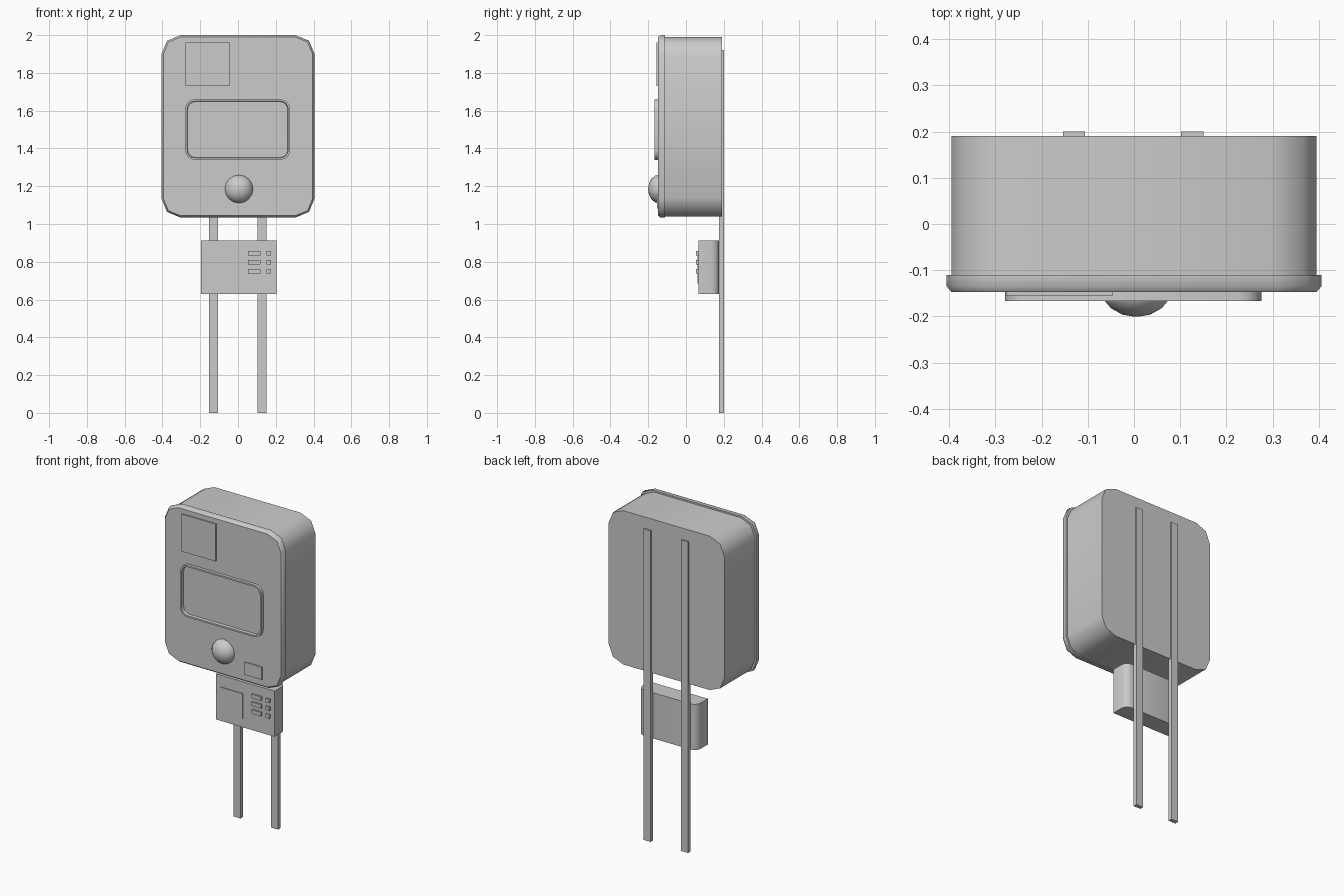
import bpy, bmesh
from math import sin, cos, pi, radians

if "Cube" in bpy.data.objects:
    bpy.data.objects.remove(bpy.data.objects["Cube"])


def finish(name, bm, angle=35):
    bmesh.ops.recalc_face_normals(bm, faces=bm.faces)
    me = bpy.data.meshes.new(name)
    bm.to_mesh(me)
    bm.free()
    ob = bpy.data.objects.new(name, me)
    bpy.context.collection.objects.link(ob)
    bpy.ops.object.select_all(action='DESELECT')
    ob.select_set(True)
    bpy.context.view_layer.objects.active = ob
    bpy.ops.object.shade_smooth_by_angle(angle=radians(angle))
    return ob


def outline(cx, cz, w, h, r, seg):
    """Rounded rectangle in the xz plane."""
    pts = []
    for k, (sx, sz) in enumerate([(1, 1), (-1, 1), (-1, -1), (1, -1)]):
        for i in range(seg + 1):
            a = pi / 2 * (k + i / seg)
            pts.append((cx + sx * (w / 2 - r) + r * cos(a),
                        cz + sz * (h / 2 - r) + r * sin(a)))
    return pts


def loft(name, cx, cz, rings, seg=2, angle=35):
    """Skin rounded rectangles (w, h, r, y) one after another, capping both ends."""
    bm = bmesh.new()
    loops = [[bm.verts.new((x, y, z)) for x, z in outline(cx, cz, w, h, r, seg)]
             for w, h, r, y in rings]
    for a, b in zip(loops, loops[1:]):
        for i in range(len(a)):
            j = (i + 1) % len(a)
            bm.faces.new((a[i], a[j], b[j], b[i]))
    bm.faces.new(loops[0])
    bm.faces.new(loops[-1])
    bmesh.ops.remove_doubles(bm, verts=bm.verts, dist=1e-5)
    return finish(name, bm, angle)


def block(name, x, y, z, back_round=0):
    """Box from (min, max) ranges; optionally round its rear upright edges."""
    bm = bmesh.new()
    bmesh.ops.create_cube(bm, size=1)
    for v in bm.verts:
        v.co = [r[0] + (c + 0.5) * (r[1] - r[0]) for c, r in zip(v.co, (x, y, z))]
    if back_round:
        edges = [e for e in bm.edges if all(v.co.y > y[1] - 1e-4 for v in e.verts)
                 and abs(e.verts[0].co.z - e.verts[1].co.z) > 0.01]
        bmesh.ops.bevel(bm, geom=edges, offset=back_round, segments=3,
                        profile=0.5, affect='EDGES')
    return finish(name, bm)


# Main housing
loft("housing", 0, 1.515, [(0.79, 0.95, 0.10, 0.19), (0.79, 0.95, 0.10, -0.112)], angle=50)

# Front panel with softened rim
loft("front_panel", 0, 1.517, [
    (0.81, 0.965, 0.10, -0.11), (0.81, 0.965, 0.10, -0.135),
    (0.79, 0.945, 0.09, -0.147)], angle=50)

# Raised screen frame with the glass set back inside it
loft("screen_frame", -0.002, 1.5, [
    (0.555, 0.32, 0.05, -0.14), (0.555, 0.32, 0.05, -0.166),
    (0.535, 0.30, 0.042, -0.166), (0.53, 0.295, 0.04, -0.1485)], seg=4)

# Domed knob
loft("knob", 0.005, 1.185, [
    (2 * r, 2 * r, r, y) for r, y in
    [(0.075, -0.145), (0.071, -0.163), (0.055, -0.182),
     (0.03, -0.196), (0.006, -0.2)]], seg=4, angle=50)

# Plates on the front panel
block("upper_plate", (-0.277, -0.045), (-0.155, -0.14), (1.73, 1.96))
block("small_plate", (0.15, 0.27), (-0.154, -0.14), (1.083, 1.16))

# Lower control box, its plate and two columns of buttons
block("control_box", (-0.195, 0.205), (0.065, 0.176), (0.63, 0.912), 0.04)
block("control_plate", (-0.165, -0.01), (0.06, 0.08), (0.685, 0.84))
for row in range(3):
    z = 0.845 - 0.048 * row
    block(f"wide_button_{row}", (0.053, 0.12), (0.054, 0.08), (z - 0.012, z + 0.012))
    block(f"narrow_button_{row}", (0.15, 0.175), (0.054, 0.08), (z - 0.012, z + 0.012))

# Two mounting rails
for side, x in (("left", -0.13), ("right", 0.126)):
    block(f"{side}_rail", (x - 0.024, x + 0.024), (0.176, 0.2), (0, 1.92))
